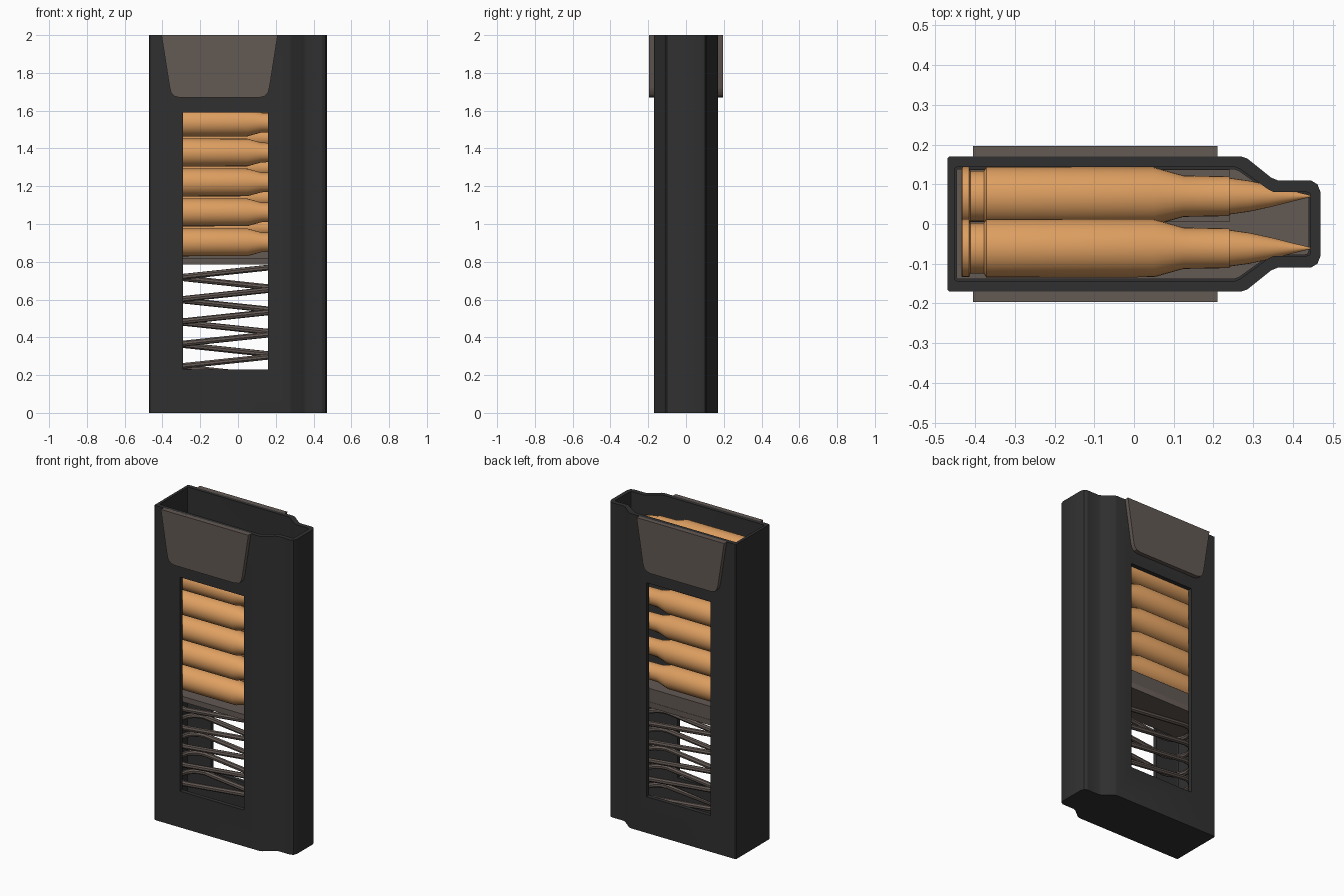
import bpy, bmesh, math

if "Cube" in bpy.data.objects:
    bpy.data.objects.remove(bpy.data.objects["Cube"])


def material(name, rgb):
    m = bpy.data.materials.new(name)
    m.diffuse_color = (*rgb, 1)
    m.use_nodes = True
    m.node_tree.nodes["Principled BSDF"].inputs["Base Color"].default_value = m.diffuse_color
    return m


BLACK = material("matte_black", (0.03, 0.03, 0.03))
STEEL = material("warm_grey", (0.125, 0.1, 0.088))
BRASS = material("brass", (0.74, 0.35, 0.12))


def finish(name, bm, mat, smooth=30):
    bmesh.ops.recalc_face_normals(bm, faces=bm.faces)
    me = bpy.data.meshes.new(name)
    bm.to_mesh(me)
    bm.free()
    ob = bpy.data.objects.new(name, me)
    bpy.context.collection.objects.link(ob)
    if mat:
        me.materials.append(mat)
    select(ob)
    if smooth:
        bpy.ops.object.shade_smooth_by_angle(angle=math.radians(smooth))
    return ob


def select(ob):
    bpy.ops.object.select_all(action='DESELECT')
    ob.select_set(True)
    bpy.context.view_layer.objects.active = ob


def bridge(bm, a, b):
    n = len(a)
    for i in range(n):
        bm.faces.new((a[i], a[(i + 1) % n], b[(i + 1) % n], b[i]))


def prism(name, pts, lo, hi, mat, axis='z'):
    """Extrude a 2D outline along z, or an xz outline along y."""
    bm = bmesh.new()
    place = (lambda p, h: (p[0], p[1], h)) if axis == 'z' else (lambda p, h: (p[0], h, p[1]))
    a, b = [[bm.verts.new(place(p, h)) for p in pts] for h in (lo, hi)]
    bridge(bm, a, b)
    bm.faces.new(a)
    bm.faces.new(b)
    return finish(name, bm, mat)


def rect(x0, x1, y0, y1):
    return [(x0, y0), (x1, y0), (x1, y1), (x0, y1)]


def mirrored(half):
    return half + [(x, -y) for x, y in reversed(half)]


# Magazine shell: open-topped case that narrows towards +x
outer = mirrored([(-.47, .165), (-.465, .17), (.27, .17), (.285, .165), (.345, .117),
                  (.362, .11), (.445, .11), (.462, .1), (.47, .08)])
inner = mirrored([(-.452, .14), (-.447, .143), (.255, .143), (.268, .138), (.338, .087),
                  (.352, .08), (.435, .08), (.442, .078), (.445, .07)])
bm = bmesh.new()
loops = [[bm.verts.new((x, y, z)) for x, y in pts]
         for pts, z in ((outer, 0), (outer, 2), (inner, 2), (inner, .04))]
for a, b in zip(loops, loops[1:]):
    bridge(bm, a, b)
bm.faces.new(loops[0])
bm.faces.new(loops[3])
shell = finish("magazine_shell", bm, BLACK, 0)

# Viewing windows cut through both side walls
cutter = prism("window_cutter", rect(-.29, .16, .23, 1.59), -.3, .3, None, 'y')
cutter.hide_render = True
mod = shell.modifiers.new("windows", 'BOOLEAN')
mod.operation = 'DIFFERENCE'
mod.solver = 'EXACT'
mod.object = cutter
select(shell)
bpy.ops.object.modifier_apply(modifier=mod.name)
bpy.data.objects.remove(cutter)
select(shell)
bpy.ops.object.shade_smooth_by_angle(angle=math.radians(30))

# Tapered grip plates with rounded lower corners
plate = [(-.405, 2), (-.362, 1.725), (-.354, 1.695), (-.338, 1.677), (-.31, 1.67),
         (.115, 1.67), (.143, 1.677), (.159, 1.695), (.167, 1.725), (.21, 2)]
for side, s in (("front", -1), ("back", 1)):
    prism(side + "_plate", plate, s * .165, s * .196, STEEL, 'y')

# Follower: platform with a raised step under the back row
prism("follower", [(x * .99, y * .97) for x, y in inner], .785, .82, STEEL)
prism("follower_step", rect(-.43, .24, .005, .137), .815, .905, STEEL)

# Oblong coil spring: each straight leg climbs half a pitch
path, pitch, r = [], .118, .1
for k in range(6):
    z = .72 - pitch * (5 - k)
    for side, (sx, a0) in enumerate(((1, -90), (-1, 90))):
        zl = z + side * pitch / 2
        cx = -.05 + sx * .25
        path.append((-.05 - sx * .25, -sx * r, zl))
        for j in range(8):
            a = math.radians(a0 + j * 22.5)
            path.append((cx + r * math.cos(a), r * math.sin(a), zl + .053 + .006 * j / 8))
path = [(.2, r, .07)] + path[:-9]
cu = bpy.data.curves.new("spring", 'CURVE')
cu.dimensions = '3D'
cu.bevel_depth = .016
cu.bevel_resolution = 2
cu.use_fill_caps = True
sp = cu.splines.new('POLY')
sp.points.add(len(path) - 1)
for p, co in zip(sp.points, path):
    p.co = (*co, 1)
cu.materials.append(STEEL)
spring = bpy.data.objects.new("spring", cu)
bpy.context.collection.objects.link(spring)
select(spring)
bpy.ops.object.convert(target='MESH')
bpy.ops.object.shade_smooth_by_angle(angle=math.radians(40))

# Cartridge profile (x, radius), lathed about x
profile = [(-.435, .07), (-.432, .073), (-.415, .073), (-.412, .064), (-.378, .064), (-.372, .074),
           (.05, .073), (.125, .052), (.24, .05), (.241, .046), (.29, .039),
           (.345, .027), (.4, .013), (.445, .002)]


def cartridge(name, y, z, n=28):
    bm = bmesh.new()
    rings = [[bm.verts.new((x, y + q * math.cos(t * math.tau / n), z + q * math.sin(t * math.tau / n)))
              for t in range(n)] for x, q in profile]
    for a, b in zip(rings, rings[1:]):
        bridge(bm, a, b)
    bm.faces.new(rings[0])
    bm.faces.new(rings[-1])
    finish(name, bm, BRASS)


# Two staggered columns
for row, y, z0, count in (("front", -.061, .903, 7), ("back", .07, .982, 6)):
    for i in range(count):
        cartridge(f"{row}_cartridge_{i + 1}", y, z0 + i * .1585)
